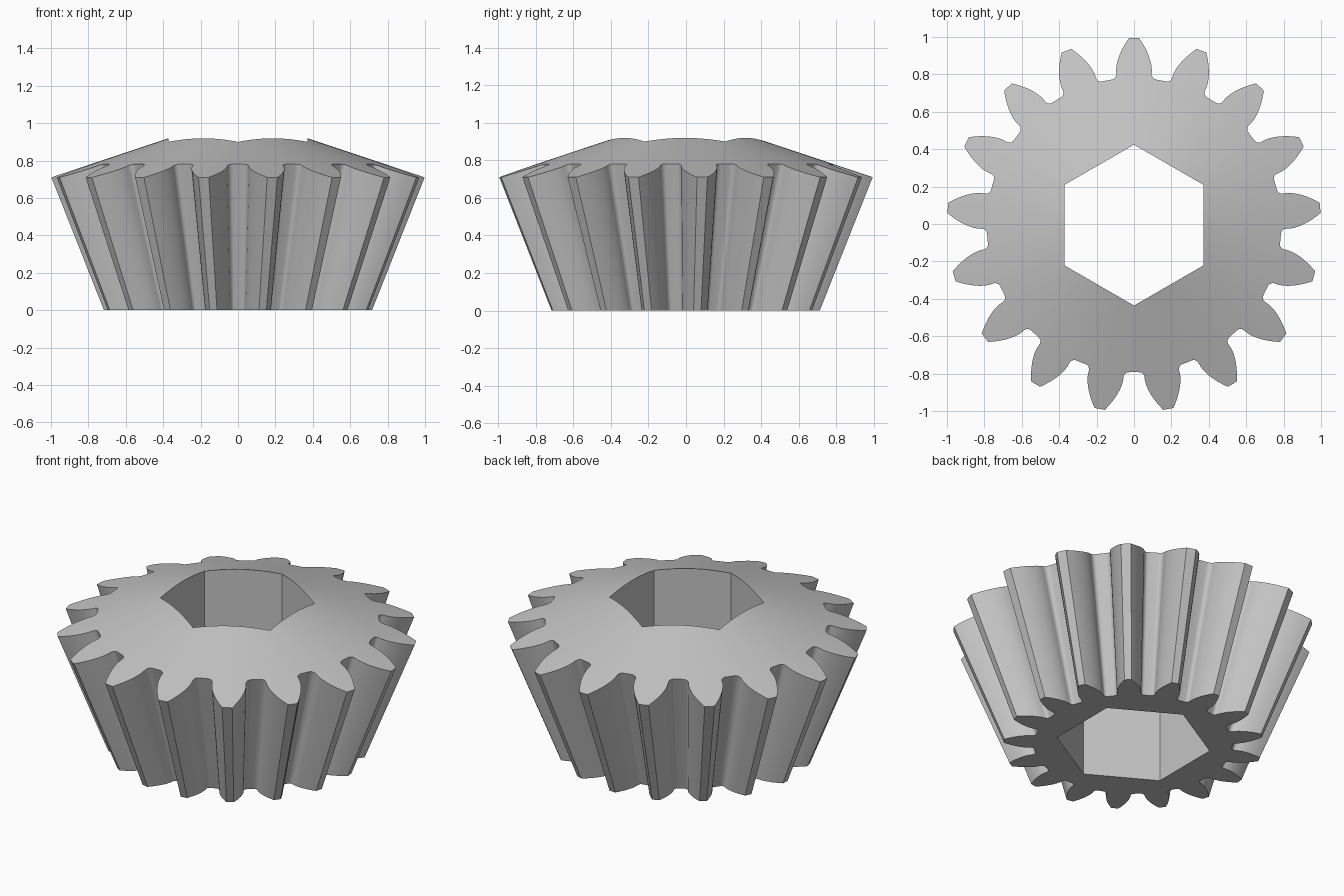
import bpy, bmesh, math

TEETH = 17
HALF = math.pi / TEETH            # half of the tooth pitch
TIP_Z, SLOPE = 0.71, 1 / 3        # rim height and rise of the conical top
APEX_Z = -1.81                    # point towards which the teeth taper
Y_OFF = -0.006

cube = bpy.data.objects.get("Cube")
if cube:
    bpy.data.objects.remove(cube, do_unlink=True)

steel = bpy.data.materials.new("grey_steel")
steel.use_nodes = True
GREY = (0.55, 0.55, 0.55, 1)
steel.diffuse_color = GREY
steel.node_tree.nodes["Principled BSDF"].inputs["Base Color"].default_value = GREY


def half_tooth():
    """(radius, angle from the tooth centre), from the tip down to the valley."""
    pts = []
    for i in range(9):            # curved flank
        r = 1 - 0.183 * i / 8
        u = 0.056 + 1.556 * max(r - 0.817, 0) ** 1.61
        pts.append((r, HALF - u / r))
    for i in range(1, 7):         # rounded root
        a = math.pi / 2 * i / 6
        r, u = 0.817 - 0.03 * math.sin(a), 0.026 + 0.03 * math.cos(a)
        pts.append((r, HALF - u / r))
    return pts


# Outline of all teeth, counter-clockwise
side = half_tooth()
tooth = [(r, -a) for r, a in reversed(side)] + side
outline = [(r, math.pi / 2 + 2 * HALF * k + a) for k in range(TEETH) for r, a in tooth]

# Gear body: conical top, teeth tapering to the flat base
bm = bmesh.new()
top, base = [], []
for r, a in outline:
    z = TIP_Z + (1 - r) * SLOPE
    s = APEX_Z / (APEX_Z - z)
    c, d = math.cos(a), math.sin(a)
    top.append(bm.verts.new((r * c, r * d + Y_OFF, z)))
    base.append(bm.verts.new((r * s * c, r * s * d + Y_OFF, 0)))
peak = bm.verts.new((0, Y_OFF, TIP_Z + SLOPE))
foot = bm.verts.new((0, Y_OFF, 0))
for i in range(len(top)):
    j = (i + 1) % len(top)
    bm.faces.new((base[i], base[j], top[j], top[i]))
    bm.faces.new((top[i], top[j], peak))
    bm.faces.new((base[j], base[i], foot))
mesh = bpy.data.meshes.new("bevel_gear")
bm.to_mesh(mesh)
bm.free()
gear = bpy.data.objects.new("bevel_gear", mesh)
bpy.context.collection.objects.link(gear)
mesh.materials.append(steel)

# Hexagonal bore
bpy.ops.mesh.primitive_cylinder_add(vertices=6, radius=0.43, depth=3, location=(0, Y_OFF, 0.5))
cutter = bpy.context.object
cutter.name = "bore_cutter"
cutter.hide_render = True
cutter.data.materials.append(steel)
bore = gear.modifiers.new("hex_bore", 'BOOLEAN')
bore.operation, bore.solver, bore.object = 'DIFFERENCE', 'EXACT', cutter

bpy.ops.object.select_all(action='DESELECT')
gear.select_set(True)
bpy.context.view_layer.objects.active = gear
bpy.ops.object.modifier_apply(modifier=bore.name)
bpy.data.objects.remove(cutter, do_unlink=True)
bpy.ops.object.shade_smooth_by_angle(angle=math.radians(30))
